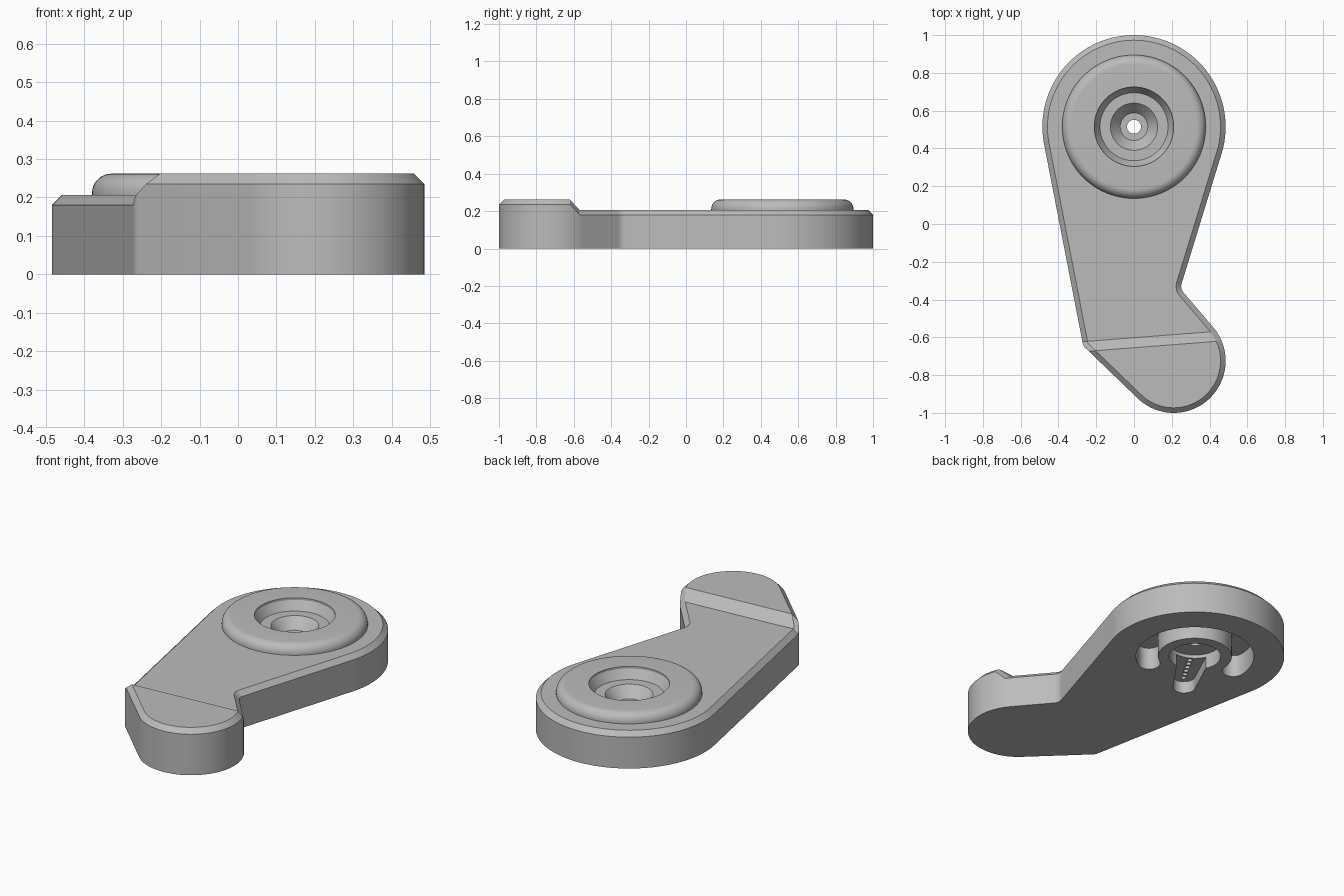
import bpy, bmesh, math
from math import cos, sin, radians
from mathutils import Vector

if "Cube" in bpy.data.objects:
    bpy.data.objects.remove(bpy.data.objects["Cube"], do_unlink=True)

HUB = Vector((0, 0.515))
ARM_ANGLE = 240

grey = bpy.data.materials.new("plain grey")
grey.use_nodes = True
grey.diffuse_color = (0.5, 0.5, 0.5, 1)
grey.node_tree.nodes["Principled BSDF"].inputs["Base Color"].default_value = (0.5, 0.5, 0.5, 1)


def arc(center, r, a0, a1, n):
    """Points along an arc, angles in degrees."""
    angles = [radians(a0 + (a1 - a0) * i / n) for i in range(n + 1)]
    return [Vector((center[0] + r * cos(a), center[1] + r * sin(a))) for a in angles]


def inset(points, d):
    """Mitred inward offset of a counter-clockwise outline."""
    out = []
    for i, p in enumerate(points):
        e1 = (p - points[i - 1]).normalized()
        e2 = (points[(i + 1) % len(points)] - p).normalized()
        n1, n2 = Vector((-e1.y, e1.x)), Vector((-e2.y, e2.x))
        out.append(p + (n1 + n2) * d / (1 + n1.dot(n2)))
    return out


def make_object(name, bm):
    bmesh.ops.recalc_face_normals(bm, faces=bm.faces)
    mesh = bpy.data.meshes.new(name)
    bm.to_mesh(mesh)
    bm.free()
    mesh.materials.append(grey)
    obj = bpy.data.objects.new(name, mesh)
    bpy.context.collection.objects.link(obj)
    return obj


def loft(layers):
    """Closed solid through (outline, z) layers."""
    bm = bmesh.new()
    rings = [[bm.verts.new((p.x, p.y, z)) for p in pts] for pts, z in layers]
    for a, b in zip(rings, rings[1:]):
        for i in range(len(a)):
            bm.faces.new((a[i - 1], a[i], b[i], b[i - 1]))
    bm.faces.new(rings[0][::-1])
    bm.faces.new(rings[-1])
    return bm


def lathe(name, profile, n=96):
    """Solid of stacked circles (radius, z) about the hub axis."""
    return make_object(name, loft([(arc(HUB, r, 0, 360 * (n - 1) / n, n - 1), z)
                                   for r, z in profile]))


def combine(target, tool, operation):
    mod = target.modifiers.new(operation, "BOOLEAN")
    mod.operation, mod.solver, mod.object = operation, "EXACT", tool
    bpy.context.view_layer.objects.active = target
    bpy.ops.object.modifier_apply(modifier=mod.name)
    bpy.data.objects.remove(tool, do_unlink=True)


# Lever plate with chamfered top edge
outline = (arc(HUB, 0.485, -16.6, 191, 64)
           + arc((-0.232, -0.625), 0.04, 191, 225, 4)
           + arc((0.21, -0.725), 0.275, 225, 400, 48)
           + arc((0.30, -0.33), 0.05, 220, 163.4, 8))
bm = loft([(outline, 0), (outline, 0.18), (inset(outline, 0.027), 0.207)])

# Raised toe with a sloping step
toward_toe = Vector((0.077, -0.997, 0))
step_top, step_low = Vector((0, -0.655, 0)), Vector((0, -0.602, 0))
for point in (step_low, step_top):
    bmesh.ops.bisect_plane(bm, geom=bm.verts[:] + bm.edges[:] + bm.faces[:],
                           plane_co=point, plane_no=toward_toe)
run = (step_top - step_low).dot(toward_toe)
for v in bm.verts:
    if v.co.z > 0.1:
        t = (v.co - step_low).dot(toward_toe) / run
        v.co.z += 0.055 * min(max(t, 0), 1)
lever = make_object("lever_body", bm)

# Rounded hub disc
rounding = [(0.33 + 0.05 * cos(radians(a)), 0.212 + 0.05 * sin(radians(a)))
            for a in range(0, 91, 10)]
combine(lever, lathe("hub_disc", [(0.38, 0.15)] + rounding), "UNION")

# Stepped recess and screw hole from above
combine(lever, lathe("screw_recess", [(0.037, -0.1), (0.037, 0.14), (0.073, 0.14), (0.125, 0.2),
                                      (0.18, 0.2), (0.21, 0.25), (0.21, 0.3)]), "DIFFERENCE")

# Curved groove underneath
mid, half = ARM_ANGLE - 180, 117


def groove_cap(angle, start):
    a = radians(angle)
    return arc(HUB + Vector((cos(a), sin(a))) * 0.26, 0.06, start, start + 180, 12)[1:-1]


groove = (arc(HUB, 0.32, mid - half, mid + half, 64) + groove_cap(mid + half, mid + half)
          + arc(HUB, 0.20, mid + half, mid - half, 64) + groove_cap(mid - half, mid - half + 180))
combine(lever, make_object("groove_cutter", loft([(groove, -0.1), (groove, 0.13)])), "DIFFERENCE")

# Tapered arm pocket and round socket underneath
direction = Vector((cos(radians(ARM_ANGLE)), sin(radians(ARM_ANGLE))))
pocket = (arc(HUB + direction * 0.34, 0.06, ARM_ANGLE - 85, ARM_ANGLE + 85, 20)
          + arc(HUB, 0.09, ARM_ANGLE + 85, ARM_ANGLE + 275, 24))
combine(lever, make_object("arm_cutter", loft([(pocket, -0.1), (pocket, 0.07)])), "DIFFERENCE")
combine(lever, lathe("socket_cutter", [(0.14, -0.1), (0.14, 0.09)]), "DIFFERENCE")

# Row of small blind holes in the arm pocket
for i in range(6):
    spot = HUB + direction * (0.165 + 0.038 * i)
    ring = arc(spot, 0.014, 0, 345, 23)
    combine(lever, make_object("pin_hole", loft([(ring, 0.03), (ring, 0.12)])), "DIFFERENCE")

# Smooth curved walls, keep edges crisp
bpy.ops.object.select_all(action="DESELECT")
lever.select_set(True)
bpy.context.view_layer.objects.active = lever
bpy.ops.object.shade_smooth_by_angle(angle=radians(25))
